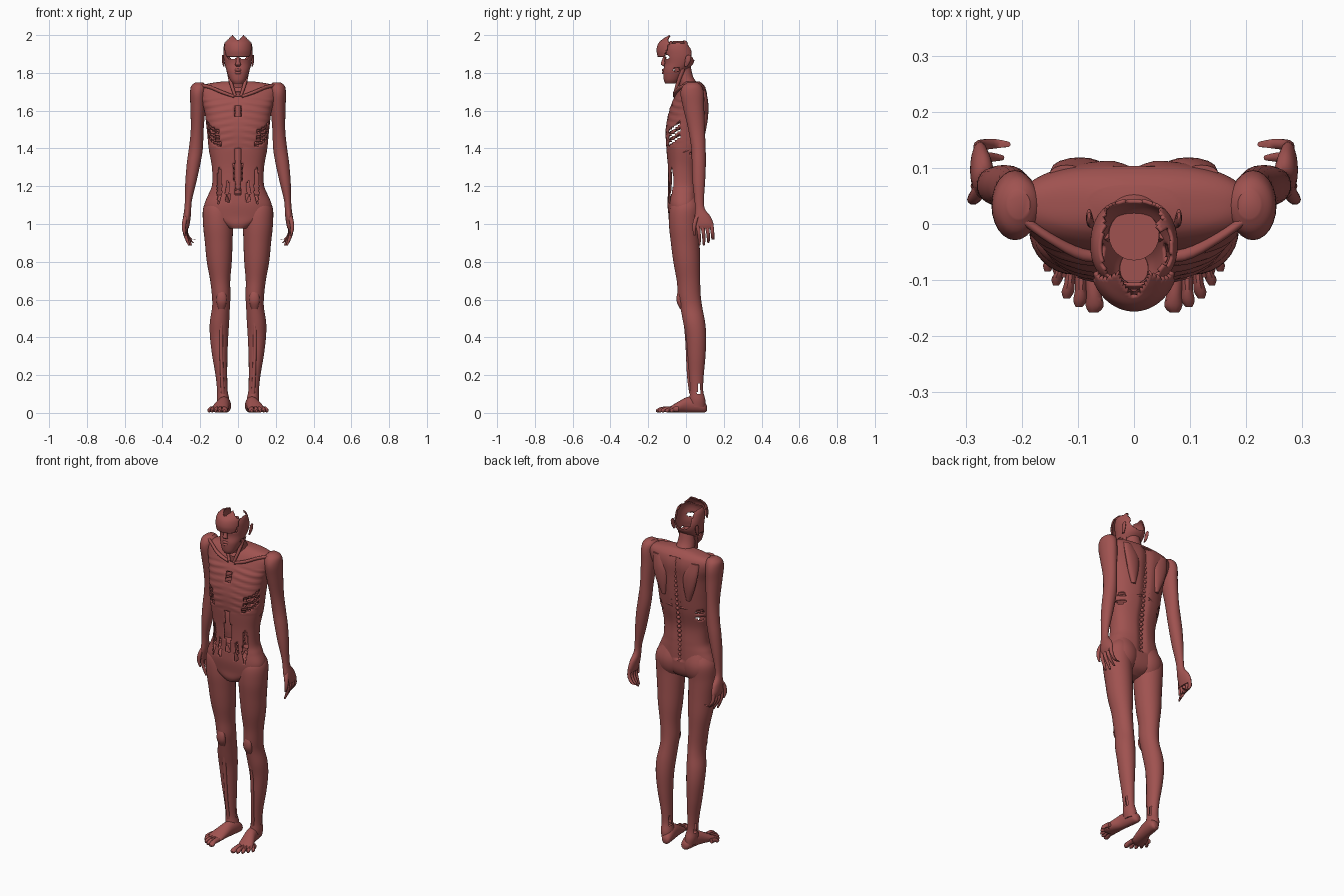
import bpy, bmesh, math
from mathutils import Vector

skin = bpy.data.materials.new("dried_skin")
skin.diffuse_color = (0.35, 0.085, 0.08, 1)
bone = skin


def smooth_rings(rings, steps):
    # Catmull-Rom interpolation between the given sections
    out, r = [], [rings[0]] + list(rings) + [rings[-1]]
    for i in range(1, len(r) - 2):
        for s in range(steps):
            t = s / steps
            out.append([0.5 * (2*b + (c-a)*t + (2*a-5*b+4*c-d)*t*t + (3*b-a-3*c+d)*t**3)
                        for a, b, c, d in zip(*r[i-1:i+3])])
    return out + [list(rings[-1])]


def finish(name, bm, mirror=False, wall=0):
    me = bpy.data.meshes.new(name)
    bm.to_mesh(me)
    bm.free()
    ob = bpy.data.objects.new(name, me)
    bpy.context.collection.objects.link(ob)
    me.materials.append(skin)
    if wall:
        m = ob.modifiers.new("wall", 'SOLIDIFY')
        m.thickness, m.offset = wall, -1
    if mirror:
        ob.modifiers.new("mirror", 'MIRROR')
    return ob


def loft(name, rings, axis='z', n=16, steps=4, p=2.0, cut=None, warp=None,
         mirror=False, wall=0, caps=True):
    # rings: centre x, y, z and two radii; sections lie across the axis
    bm = bmesh.new()
    rows = []
    for x, y, z, a, b in smooth_rings(rings, steps):
        row = []
        for k in range(n):
            t = 2 * math.pi * k / n
            c, s = math.cos(t), math.sin(t)
            u = a * math.copysign(abs(c) ** (2/p), c)
            v = b * math.copysign(abs(s) ** (2/p), s)
            o = {'z': (u, v, 0), 'y': (u, 0, v), 'x': (0, u, v)}[axis]
            co = Vector((x, y, z)) + Vector(o)
            row.append(bm.verts.new(warp(co) if warp else co))
        rows.append(row)
    for r0, r1 in zip(rows, rows[1:]):
        for k in range(n):
            bm.faces.new((r0[k], r0[(k+1) % n], r1[(k+1) % n], r1[k]))
    if caps:
        bm.faces.new(rows[0])
        bm.faces.new(rows[-1])
    bmesh.ops.recalc_face_normals(bm, faces=bm.faces)
    if cut:
        bad = [f for f in bm.faces if cut(f.calc_center_median())]
        bmesh.ops.delete(bm, geom=bad, context='FACES')
    return finish(name, bm, mirror, wall)


def inside(c, centre, radii):
    # ellipsoid test, mirrored in x
    q = Vector((abs(c.x), c.y, c.z)) - Vector(centre)
    return sum((q[i] / radii[i]) ** 2 for i in range(3)) < 1


# Torso: hollow shell with wounds
def torso_cut(c):
    holes = [((0, -.1, 1.28), (.021, .06, .135)), ((.1, -.08, 1.2), (.013, .06, .1)),
             ((.055, -.1, 1.17), (.01, .05, .06)), ((0, -.1, 1.6), (.018, .06, .032)),
             ((0, -.06, 1.69), (.018, .06, .014)), ((.14, .05, 1.37), (.04, .03, .012)),
             ((.14, .06, 1.41), (.04, .025, .009))]
    if any(inside(c, *h) for h in holes):
        return True
    return abs(c.x) > .09 and -.095 < c.y < -.03 and any(
        abs(c.z - (1.45 + .033*k + .8*(c.y + .055))) < .009 for k in range(3))


def torso_warp(c):
    if c.y > .02:       # groove along the spine
        c.y -= .014 * math.exp(-(c.x / .022) ** 2) * (1.1 < c.z < 1.72)
    elif 1.4 < c.z < 1.66:  # rib relief on the chest
        c.y += .003 * math.sin(c.z * 170 + abs(c.x) * 30) * min(1, abs(c.x) / .05)
    return c


loft("torso", [(0, -.035, .975, .045, .045), (0, -.02, 1.0, .09, .07), (0, -.012, 1.04, .165, .08),
               (0, -.014, 1.1, .178, .084), (0, -.013, 1.16, .155, .083), (0, -.013, 1.21, .137, .082),
               (0, -.014, 1.3, .138, .082), (0, -.008, 1.4, .155, .096), (0, -.003, 1.5, .165, .104),
               (0, .01, 1.6, .178, .099), (0, .026, 1.67, .2, .088), (0, .033, 1.715, .205, .073),
               (0, .035, 1.74, .17, .055), (0, .035, 1.755, .08, .035)],
     n=96, steps=9, p=2.4, cut=torso_cut, warp=torso_warp, wall=.006)

# Spine seen through the belly, and bumps down the back
loft("spine_core", [(0, .03, 1.06, .018, .018), (0, .02, 1.3, .018, .018), (0, .05, 1.7, .016, .016)])
bm = bmesh.new()
for k in range(22):
    z = 1.1 + .028 * k
    t = max(0, min(1, (z - 1.2) / .35))
    for y, r in ((.025 + .025*t, .024), (.054 + .036*t, .011)):
        g = bmesh.ops.create_uvsphere(bm, u_segments=12, v_segments=8, radius=r)
        for v in g['verts']:
            v.co = Vector((v.co.x, v.co.y + y, v.co.z * (.5 if r > .02 else .9) + z))
finish("vertebrae", bm)

# Ribs: bent bars just inside the shell
bm = bmesh.new()
for k in range(7):
    prev = None
    for i in range(25):
        t = math.radians(-70 + 150 * i / 24)
        c = Vector((.148 * math.cos(t), .09 * math.sin(t), 1.385 + .034*k + .04 * math.sin(t)))
        out = Vector((math.cos(t), math.sin(t), 0))
        ring = [bm.verts.new(c + out * .006 * math.cos(a) + Vector((0, 0, .008 * math.sin(a))))
                for a in (math.pi * j / 3 for j in range(6))]
        if prev:
            for j in range(6):
                bm.faces.new((prev[j], prev[(j+1) % 6], ring[(j+1) % 6], ring[j]))
        prev = ring
bmesh.ops.recalc_face_normals(bm, faces=bm.faces)
finish("ribs", bm, mirror=True)

loft("collar_bone", [(.02, -.06, 1.675, .008, .008), (.09, -.055, 1.7, .011, .01),
                     (.15, -.025, 1.725, .01, .01), (.2, .01, 1.735, .01, .01)], 'x', mirror=True)
loft("shoulder_blade", [(.08, .09, 1.48, .012, .012), (.09, .098, 1.56, .035, .018),
                        (.1, .1, 1.64, .045, .018), (.12, .09, 1.71, .03, .015)], mirror=True)
loft("buttock", [(.085, .02, .98, .04, .03), (.085, .025, 1.03, .07, .05), (.085, .027, 1.09, .075, .052),
                 (.08, .02, 1.16, .055, .035)], n=20, mirror=True)

# Neck and neck cords
loft("neck", [(0, .03, 1.66, .075, .06), (0, .015, 1.73, .055, .052), (0, -.008, 1.78, .048, .046),
              (0, -.02, 1.835, .045, .045)], n=24)
loft("neck_cord", [(.015, -.062, 1.68, .008, .008), (.035, -.045, 1.74, .01, .01),
                   (.052, -.015, 1.82, .01, .012)], mirror=True)


# Head: broken skull, open at crown and rear
def head_cut(c):
    rim = 1.965 - max(0, c.y) * 1.9 + .008 * math.sin(c.x * 170)
    holes = [((.034, -.11, 1.885), (.027, .06, .014)), ((0, .045, 1.895), (.055, .05, .032)),
             ((0, -.06, 1.99), (.057, .1, .045)), ((.066, -.05, 1.815), (.03, .018, .012)),
             ((0, -.12, 1.845), (.009, .03, .011))]
    return c.z > rim or any(inside(c, *h) for h in holes)


loft("skull", [(0, -.08, 1.745, .028, .03), (0, -.074, 1.765, .043, .044), (0, -.058, 1.81, .061, .062),
               (0, -.037, 1.85, .071, .076), (0, -.034, 1.89, .077, .082), (0, -.04, 1.93, .077, .076),
               (0, -.042, 1.96, .068, .064), (0, -.042, 1.985, .04, .04)],
     n=72, steps=7, p=2.2, cut=head_cut, wall=.006)


def flap_cut(c):
    return c.y > -.112 + .38 * (c.z - 1.9) or c.z > 2.0 - abs(abs(c.x) - .03)


loft("forehead_flap", [(0, -.06, 1.885, .078, .09), (0, -.06, 1.92, .081, .096), (0, -.057, 1.955, .077, .09),
                       (0, -.053, 1.98, .064, .07), (0, -.05, 2.004, .045, .042)],
     n=72, steps=8, cut=flap_cut, wall=.008, caps=False)
loft("nose", [(0, -.112, 1.885, .008, .008), (0, -.118, 1.86, .011, .012), (0, -.121, 1.845, .015, .012),
              (0, -.113, 1.835, .012, .006)])
for i, z in enumerate((1.80, 1.815)):
    loft(f"lip_{i}", [(-.03, -.1, z, .008, .005), (0, -.12, z, .008, .007), (.03, -.1, z, .008, .005)], 'x')
loft("ear", [(.075, 0, 1.835, .004, .008), (.079, .008, 1.86, .006, .014), (.08, .013, 1.885, .005, .014),
             (.08, .015, 1.895, .003, .006)], mirror=True)

# Arms
loft("arm", [(.205, .035, 1.75, .02, .025), (.208, .033, 1.73, .04, .05), (.212, .033, 1.69, .042, .062),
             (.212, .04, 1.62, .04, .056), (.216, .056, 1.5, .034, .044), (.223, .066, 1.4, .037, .038),
             (.235, .068, 1.32, .036, .037), (.25, .068, 1.22, .029, .033), (.262, .07, 1.13, .019, .025),
             (.266, .074, 1.08, .018, .026), (.27, .088, 1.04, .02, .042), (.274, .098, 1.0, .018, .048),
             (.274, .1, .975, .012, .045)], n=24, steps=5, mirror=True)
for i in range(4):
    y, curl = .062 + .024 * i, .004 + .011 * i
    z = .885 + (.0, .0, .015, .035)[i]
    loft(f"finger_{i}", [(.274, y, 1.0, .011, .012), (.282 - curl*.2, y + .006, .955, .01, .01),
                         (.274 - curl*.6, y + .009, .92, .009, .009), (.262 - curl, y + .008, z, .005, .005)],
         n=10, mirror=True)
loft("thumb", [(.268, .072, 1.06, .012, .012), (.282, .05, 1.02, .012, .012), (.287, .043, .975, .01, .009),
               (.28, .045, .94, .005, .005)], n=10, mirror=True)


# Legs
def ankle_gap(c):
    return abs(c.y - .068) < .008 and .1 < c.z < .155


loft("leg", [(.1, .0, 1.15, .045, .05), (.108, -.006, 1.09, .075, .078), (.106, -.01, 1.0, .079, .08),
             (.102, -.004, .9, .073, .076), (.099, .004, .8, .066, .071), (.094, .013, .7, .053, .062),
             (.089, .018, .62, .049, .06), (.09, .028, .56, .047, .058), (.098, .043, .48, .051, .058),
             (.1, .054, .4, .048, .053), (.096, .056, .3, .04, .047), (.088, .055, .2, .031, .039),
             (.083, .056, .12, .028, .035), (.079, .06, .07, .033, .042), (.075, .06, .03, .03, .042)],
     n=32, steps=6, cut=ankle_gap, mirror=True)
loft("kneecap", [(.088, -.02, .55, .016, .012), (.087, -.033, .585, .026, .015), (.087, -.035, .62, .025, .014),
                 (.088, -.03, .65, .014, .01)], mirror=True)
loft("shin_ridge", [(.085, -.01, .55, .012, .012), (.09, .005, .4, .01, .01), (.085, .015, .2, .009, .01),
                    (.08, .028, .1, .01, .01)], mirror=True)

# Feet and toes, splayed outwards
loft("foot", [(.062, .11, .025, .012, .014), (.064, .098, .03, .026, .028), (.069, .06, .042, .032, .041),
              (.077, .01, .043, .034, .042), (.089, -.035, .032, .041, .031), (.1, -.075, .02, .045, .019),
              (.104, -.095, .015, .036, .013)], 'y', n=20, mirror=True)
tips = [(.07, -.158, .016), (.096, -.148, .012), (.118, -.133, .011), (.137, -.11, .01), (.152, -.085, .01)]
for i, (x, y, r) in enumerate(tips):
    bx, by = x * .8 + .017, y + .07 - .006 * i
    loft(f"toe_{i}", [(bx, by, .02, r, .015), ((bx + x) / 2, (by + y) / 2, .02, r*.85, .013),
                      (x, y + .012, .014, r, .012), (x + .002, y, .011, r*.5, .006)], 'y', n=10, mirror=True)

bpy.ops.object.select_all(action='SELECT')
bpy.context.view_layer.objects.active = bpy.data.objects["torso"]
bpy.ops.object.shade_smooth_by_angle(angle=math.radians(40))
